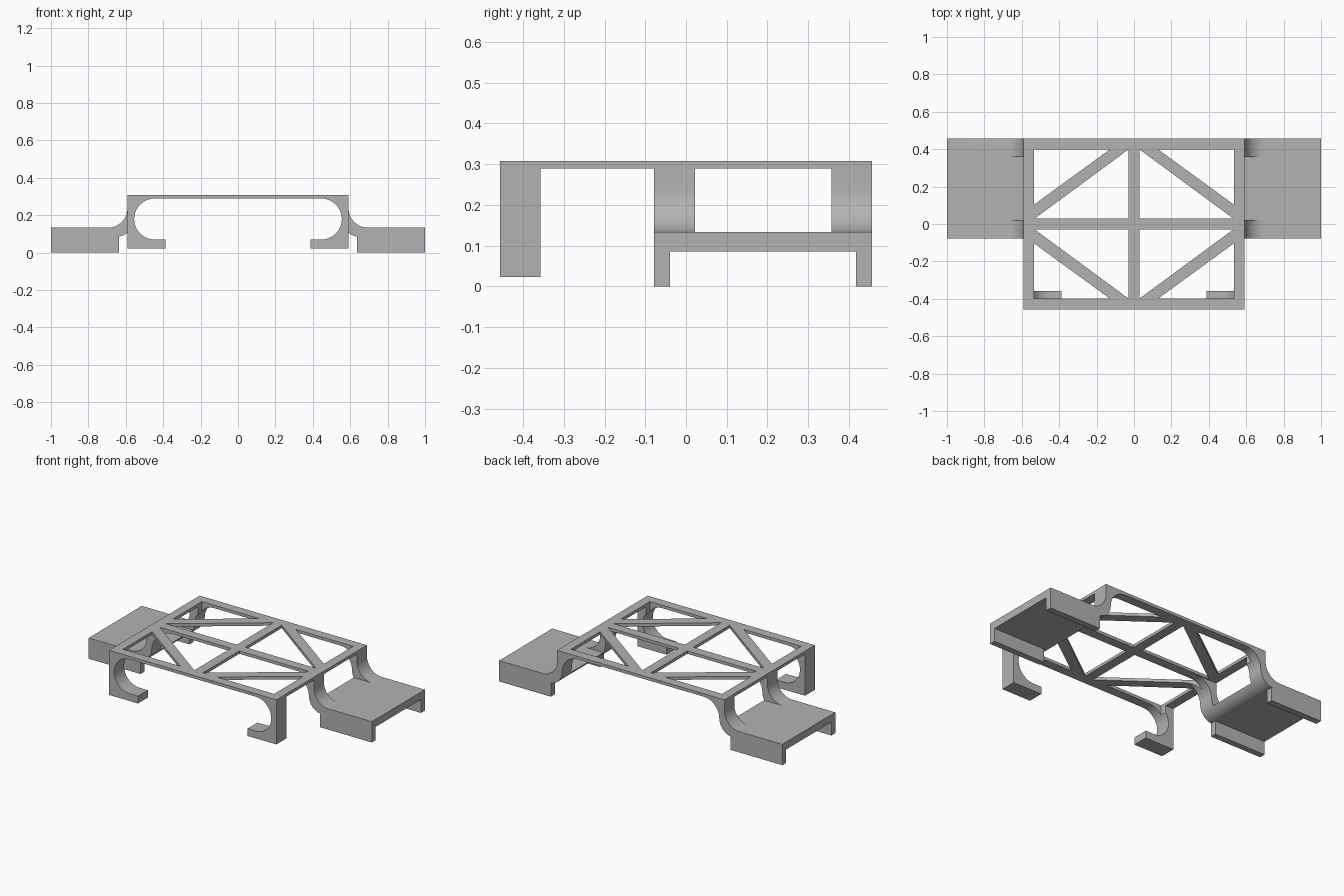
import bpy, bmesh, math
from mathutils import Vector

if "Cube" in bpy.data.objects:
    bpy.data.objects.remove(bpy.data.objects["Cube"])

grey = bpy.data.materials.new("plain grey")
grey.diffuse_color = (0.45, 0.45, 0.45, 1)
grey.use_nodes = True
grey.node_tree.nodes["Principled BSDF"].inputs["Base Color"].default_value = grey.diffuse_color

TOP, UNDER = 0.308, 0.289       # deck top and underside
HX, HY = 0.591, 0.457           # deck half sizes
IX, IY, BAR = 0.534, 0.398, 0.03  # inside of border, half width of cross bars


def prism(bm, pts, axis, a, b):
    """Extrude a closed 2D outline along y (x,z outline) or z (x,y outline)."""
    def place(p, t):
        return (p[0], t, p[1]) if axis == "y" else (p[0], p[1], t)
    verts = [bm.verts.new(place(p, a)) for p in pts]
    face = bm.faces.new(verts)
    res = bmesh.ops.extrude_face_region(bm, geom=[face])
    moved = [g for g in res["geom"] if isinstance(g, bmesh.types.BMVert)]
    shift = (0, b - a, 0) if axis == "y" else (0, 0, b - a)
    bmesh.ops.translate(bm, verts=moved, vec=Vector(shift))


def make(name, prisms, mirror=False, cutters=()):
    bm = bmesh.new()
    for p in prisms:
        prism(bm, *p)
    bmesh.ops.recalc_face_normals(bm, faces=bm.faces)
    me = bpy.data.meshes.new(name)
    bm.to_mesh(me)
    bm.free()
    ob = bpy.data.objects.new(name, me)
    bpy.context.collection.objects.link(ob)
    me.materials.append(grey)
    bpy.context.view_layer.objects.active = ob
    for o in bpy.context.selected_objects:
        o.select_set(False)
    ob.select_set(True)
    if mirror:
        m = ob.modifiers.new("mirror", "MIRROR")
        m.use_mirror_merge = False
        bpy.ops.object.modifier_apply(modifier=m.name)
    for c in cutters:
        m = ob.modifiers.new("cut", "BOOLEAN")
        m.operation, m.solver, m.object = "DIFFERENCE", "EXACT", c
        bpy.ops.object.modifier_apply(modifier=m.name)
    bpy.ops.object.shade_smooth_by_angle(angle=math.radians(25))
    return ob


def rect(x0, x1, y0, y1):
    return [(x0, y0), (x1, y0), (x1, y1), (x0, y1)]


def arc(cx, cz, r, a0, a1, n=16):
    return [(cx + r * math.cos(math.radians(a0 + (a1 - a0) * i / n)),
             cz + r * math.sin(math.radians(a0 + (a1 - a0) * i / n)))
            for i in range(n + 1)]


# Cutter: two triangular openings per quarter, leaving cross bars and diagonals
openings = []
for sx in (-1, 1):
    for sy in (-1, 1):
        for tri in ([(IX, IY), (0.13, IY), (IX, 0.104)],
                    [(BAR, BAR), (BAR, IY), (0.53, BAR)]):
            openings.append(([(x * sx, y * sy) for x, y in tri], "z", 0.18, 0.4))
opening_cutter = make("opening_cutter", openings)

# Cutter: window between the two curved arms on each side
window_cutter = make("window_cutter",
                     [(rect(0.3, 0.9, 0.133, 0.4), "y", 0.022, 0.357)], mirror=True)

# Deck: flat braced frame
make("deck_frame", [(rect(-HX, HX, -HY, HY), "z", UNDER, TOP)],
     cutters=[opening_cutter])

# Front clips: C-shaped hooks under the front corners
C_R = (UNDER - 0.07) / 2
C_Z = 0.07 + C_R
C_X = 0.555 - C_R
hook = arc(C_X, C_Z, C_R, 90, -90, 28) + [(0.387, 0.07), (0.387, 0.023),
                                          (HX, 0.023), (HX, UNDER)]
make("front_clips", [(hook, "y", -HY, -0.357)], mirror=True, cutters=[opening_cutter])

# Side platforms: S-curved arms flowing into flat outer plates
under = arc(C_X, C_Z, C_R, 90, 0) + arc(0.65, C_Z, C_Z - 0.085, 180, 270)[1:]
over = arc(HX + 0.105, 0.133 + 0.105, 0.105, 270, 180)
shoulder = under + [(1.0, 0.085), (1.0, 0.133)] + over + [(HX, UNDER)]
make("side_platforms", [(shoulder, "y", -0.078, HY)], mirror=True,
     cutters=[window_cutter, opening_cutter])

# Platform legs: low walls along the front and back edges of each plate
leg = rect(0.635, 1.0, 0.0, 0.085)
make("platform_legs", [(leg, "y", -0.078, -0.039), (leg, "y", 0.417, HY)], mirror=True)

for c in (opening_cutter, window_cutter):
    c.hide_render = True
    c.hide_set(True)
